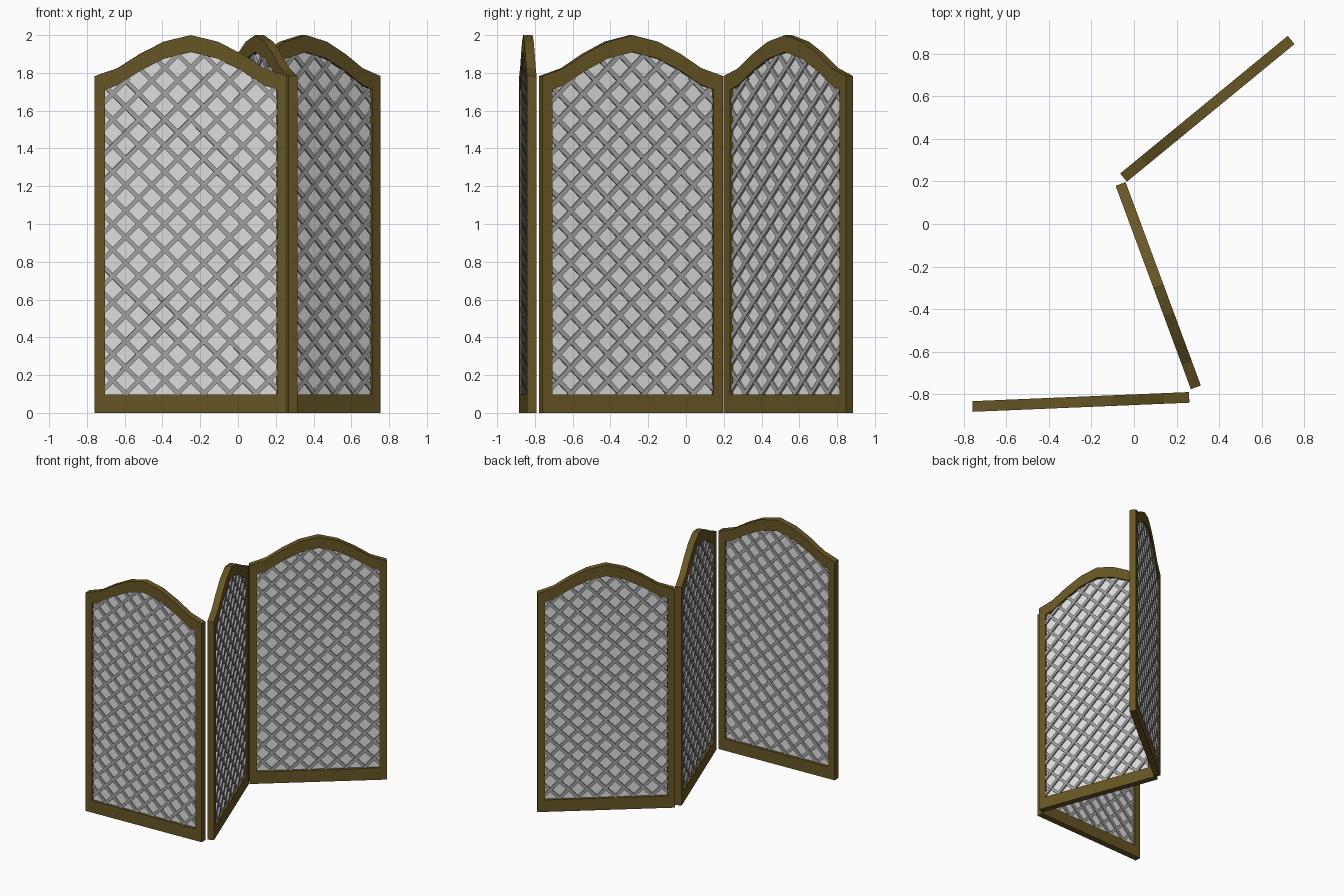
import bpy, bmesh, math
from mathutils import Matrix, Vector

cube = bpy.data.objects.get("Cube")
if cube:
    bpy.data.objects.remove(cube, do_unlink=True)


def material(name, rgb):
    m = bpy.data.materials.new(name)
    m.use_nodes = True
    m.diffuse_color = (*rgb, 1)
    m.node_tree.nodes["Principled BSDF"].inputs["Base Color"].default_value = (*rgb, 1)
    return m


WOOD = material("olive brown wood", (0.136, 0.092, 0.018))
CLOTH = material("pale grey backing", (0.74, 0.74, 0.74))
SLAT = material("mid grey lattice", (0.36, 0.36, 0.36))

HALF, DEPTH = 0.51, 0.025           # half width and half thickness of a leaf
POST, RAIL, CROWN = 0.055, 0.097, 0.09
INNER = HALF - POST
PITCH, SLAT_W = 0.138, 0.023

# Half of the arched top as (fraction of half width, height)
ARCH = [(0, 2.0), (0.28, 1.965), (0.53, 1.9), (0.76, 1.825), (1, 1.783)]


def arch_height(x):
    u = abs(x) / HALF
    for (u0, z0), (u1, z1) in zip(ARCH, ARCH[1:]):
        if u <= u1:
            return z0 + (z1 - z0) * (u - u0) / (u1 - u0)
    return ARCH[-1][1]


def outline(half, bottom, drop):
    """Closed outline of a leaf: flat bottom, straight sides, arched top."""
    xs = [u * HALF for u, z in ARCH[:-1]] + [half]
    xs = xs[::-1] + [-x for x in xs[1:]]
    return [(-half, bottom), (half, bottom)] + [(x, arch_height(x) - drop) for x in xs]


def add_object(name, bm, mat, place):
    bmesh.ops.recalc_face_normals(bm, faces=bm.faces)
    mesh = bpy.data.meshes.new(name)
    bm.to_mesh(mesh)
    bm.free()
    mesh.materials.append(mat)
    obj = bpy.data.objects.new(name, mesh)
    bpy.context.collection.objects.link(obj)
    obj.matrix_world = place
    return obj


def ring(bm, points, y):
    return [bm.verts.new((x, y, z)) for x, z in points]


def build_frame(name, place):
    bm = bmesh.new()
    outer, inner = outline(HALF, 0, 0), outline(INNER, RAIL, CROWN)
    loops = [ring(bm, outer, -DEPTH), ring(bm, inner, -DEPTH),
             ring(bm, inner, DEPTH), ring(bm, outer, DEPTH)]
    n = len(outer)
    for a, b in zip(loops, loops[1:] + loops[:1]):
        for i in range(n):
            j = (i + 1) % n
            bm.faces.new((a[i], a[j], b[j], b[i]))
    add_object(name, bm, WOOD, place)


def build_backing(name, place):
    bm = bmesh.new()
    shape = outline(INNER + 0.01, RAIL - 0.01, CROWN - 0.01)
    front, back = ring(bm, shape, -0.004), ring(bm, shape, 0.004)
    bm.faces.new(front)
    bm.faces.new(back)
    n = len(shape)
    for i in range(n):
        j = (i + 1) % n
        bm.faces.new((front[i], front[j], back[j], back[i]))
    add_object(name, bm, CLOTH, place)


def inside(p):
    return abs(p.x) < INNER and RAIL < p.z < arch_height(p.x) - CROWN


def build_lattice(name, place):
    """Diagonal slats, each cut to the length of the opening."""
    bm = bmesh.new()
    for side, depth in ((1, 0.036), (-1, 0.03)):
        run = Vector((side, 0, 1)).normalized()
        turn = Matrix.Rotation(side * math.pi / 4, 4, 'Y')
        for k in range(-12, 13):
            start = Vector((0, 0, 1.0 + k * PITCH))
            hits = [t * 0.01 for t in range(-150, 151) if inside(start + run * t * 0.01)]
            if len(hits) < 3:
                continue
            lo, hi = hits[0] - 0.015, hits[-1] + 0.015
            mid = start + run * (lo + hi) / 2
            size = Matrix.Diagonal((SLAT_W, depth, hi - lo, 1))
            bmesh.ops.create_cube(bm, size=1, matrix=Matrix.Translation(mid) @ turn @ size)
    add_object(name, bm, SLAT, place)


# Three leaves of the folding screen: centre and turn about z
LEAVES = [("front", -0.25, -0.837, 2.4),
          ("middle", 0.114, -0.29, 110.3),
          ("rear", 0.345, 0.542, 39.4)]

for label, x, y, angle in LEAVES:
    place = Matrix.Translation((x, y, 0)) @ Matrix.Rotation(math.radians(angle), 4, 'Z')
    build_frame(label + "_leaf_frame", place)
    build_backing(label + "_leaf_backing", place)
    build_lattice(label + "_leaf_lattice", place)
